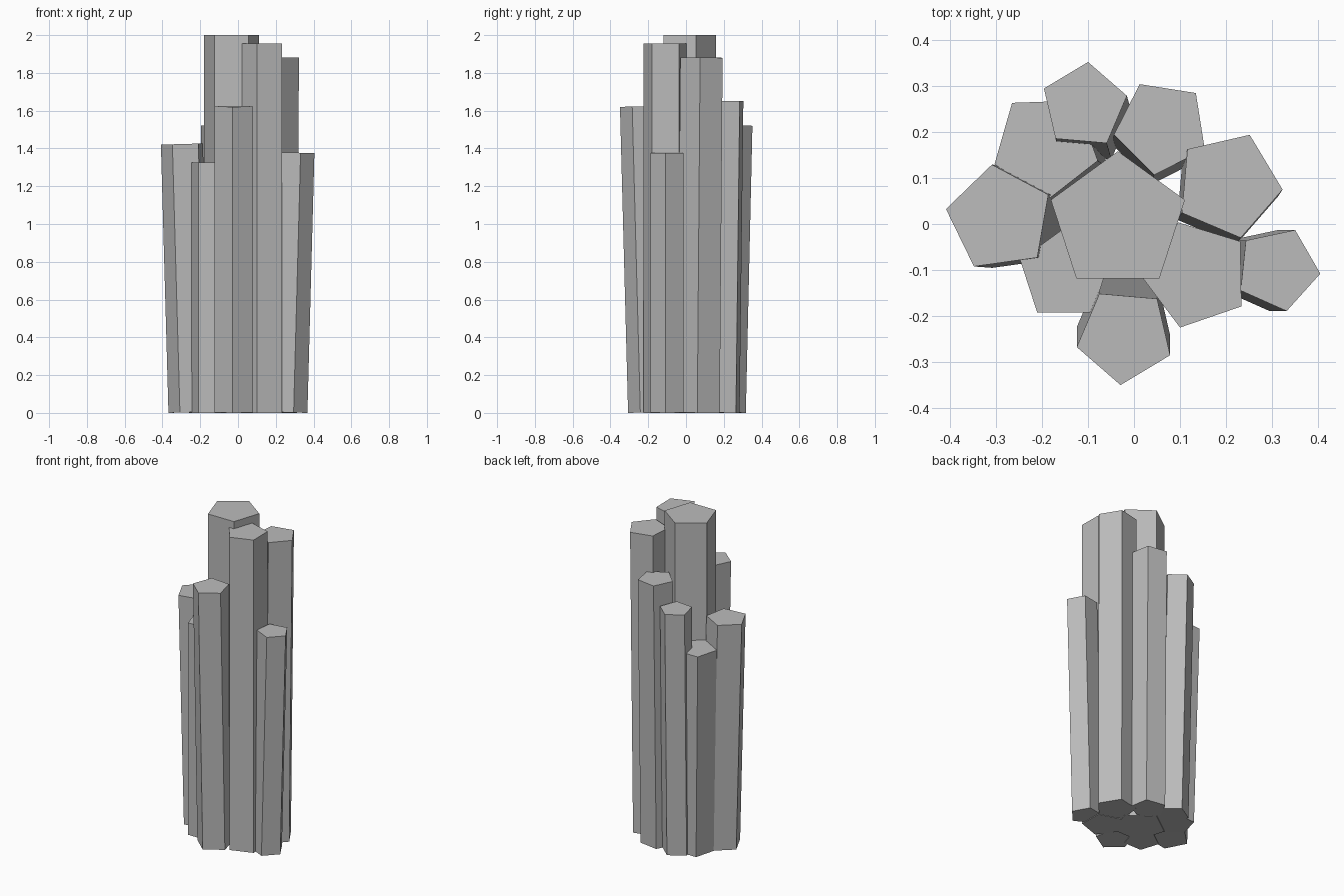
import bpy
import bmesh
import math
from mathutils import Matrix, Vector

cube = bpy.data.objects.get("Cube")
if cube:
    bpy.data.objects.remove(cube, do_unlink=True)

# One plain stone material
stone = bpy.data.materials.new("grey stone")
stone.use_nodes = True
colour = (0.5, 0.5, 0.5, 1.0)
stone.diffuse_color = colour
stone.node_tree.nodes["Principled BSDF"].inputs["Base Color"].default_value = colour


def column(name, centre, height, radius, turn, lean=(0, 0)):
    """Five-sided prism: centre is its top, lean is how far the top drifts from the foot."""
    axis = Vector((lean[0], lean[1], height))
    bm = bmesh.new()
    bmesh.ops.create_cone(bm, cap_ends=True, segments=5, radius1=radius,
                          radius2=radius, depth=axis.length)
    # put the first corner at the wanted heading, with the foot at the origin
    first = min(bm.verts, key=lambda v: v.co.z).co
    heading = math.atan2(first.y, first.x)
    spin = Matrix.Rotation(math.radians(turn) - heading, 4, "Z")
    raise_up = Matrix.Translation((0, 0, axis.length / 2))
    tilt = Vector((0, 0, 1)).rotation_difference(axis).to_matrix().to_4x4()
    bm.transform(tilt @ raise_up @ spin)
    # rest the lowest corner on the ground
    lowest = min(v.co.z for v in bm.verts)
    foot = Vector((centre[0] - lean[0], centre[1] - lean[1], -lowest))
    bm.transform(Matrix.Translation(foot))
    mesh = bpy.data.meshes.new(name)
    bm.to_mesh(mesh)
    bm.free()
    mesh.materials.append(stone)
    obj = bpy.data.objects.new(name, mesh)
    bpy.context.collection.objects.link(obj)
    return obj


# Tall inner columns
column("centre_column", (-.035, .005), 2.0, .153, 90)
column("front_left_inner_column", (.135, -.11), 1.955, .12, 37)
column("left_column", (.205, .085), 1.88, .118, 67, (.01, .015))

# Shorter outer columns, leaning away from the middle
column("back_left_column", (.06, .21), 1.65, .105, 117, (.005, .02))
column("front_column", (-.02, -.243), 1.62, .107, 265, (0, -.043))
column("back_column", (-.108, .257), 1.52, .095, 85, (-.01, .035))
column("right_column", (-.292, .012), 1.42, .118, 98, (-.04, .003))
column("left_outer_column", (.312, -.098), 1.375, .093, 66, (.037, 0))
column("front_right_column", (-.15, -.11), 1.325, .102, 90)
column("back_right_column", (-.192, .17), 1.265, .118, 128, (-.025, .02))
